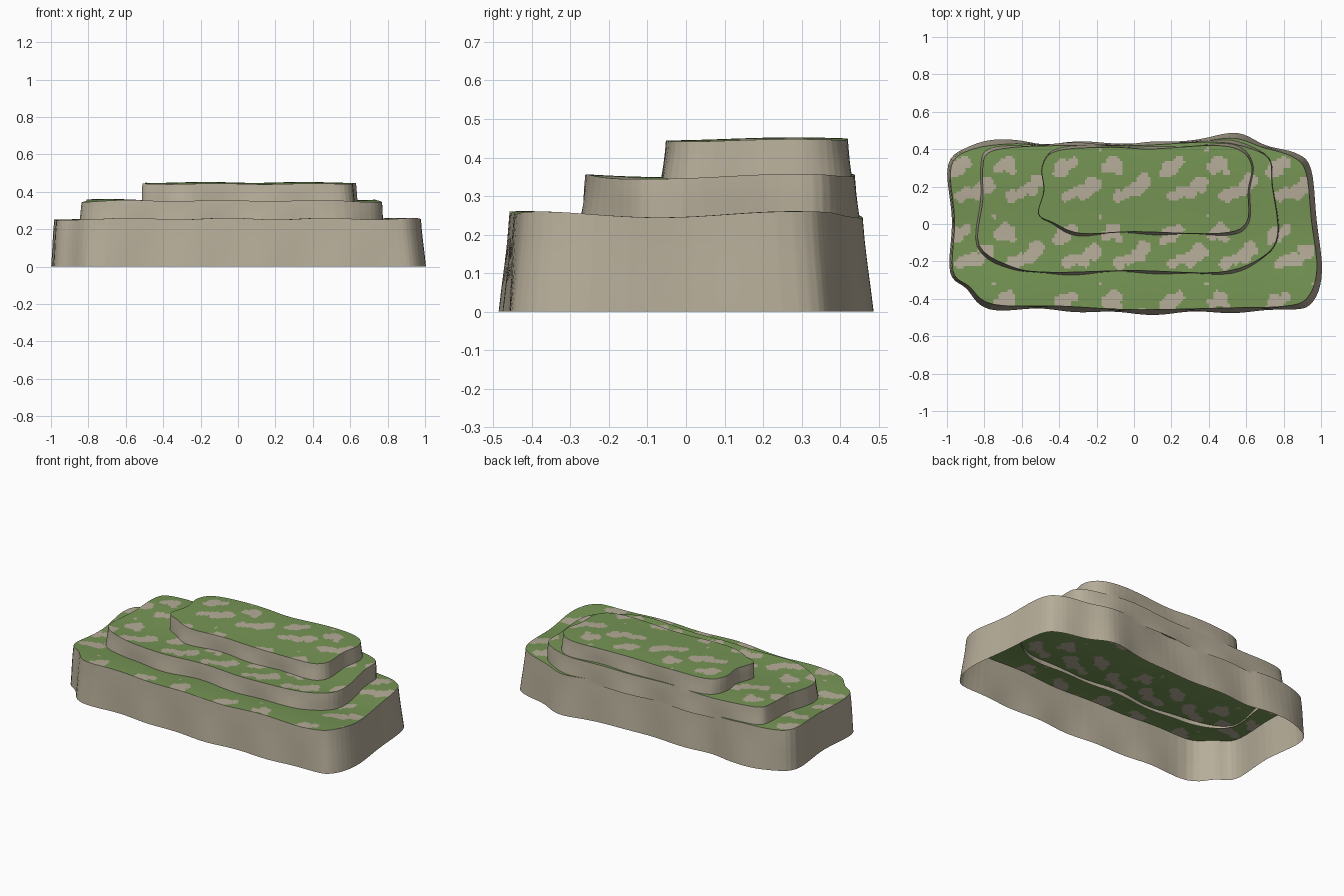
import bpy, bmesh, math
from mathutils import Vector

cube = bpy.data.objects.get("Cube")
if cube:
    bpy.data.objects.remove(cube, do_unlink=True)


def make_material(name, colour):
    mat = bpy.data.materials.new(name)
    mat.use_nodes = True
    mat.diffuse_color = (*colour, 1)
    bsdf = next(n for n in mat.node_tree.nodes if n.type == 'BSDF_PRINCIPLED')
    bsdf.inputs["Base Color"].default_value = (*colour, 1)
    return mat


grass = make_material("grass green", (0.18, 0.30, 0.09))
rock = make_material("pale rock", (0.47, 0.42, 0.32))
GRASS, ROCK = range(2)

# Repeating bare-rock blotches on the grass: centre and radius in hundredths
TILE_X, TILE_Y = 0.57, 0.36
BLOTCHES = [
    (-38, 30, 4.5), (-33, 33, 3), (-41, 27, 2.5),
    (-11, 32, 4.5), (-15, 30, 3), (-8, 28, 2),
    (-27, 17, 4), (-22, 21, 4.5), (-36, 15, 3), (-32, 17, 3),
    (2, 19, 4), (5, 23, 4), (-8, 15, 3.5), (-3, 17, 3),
    (-18, 4, 1),
]


def wrapped(distance, period):
    return (distance + period / 2) % period - period / 2


def is_bare(p):
    wobble = 1 + 0.15 * math.sin(70 * p.x) * math.cos(80 * p.y)
    for x, y, r in BLOTCHES:
        dx = wrapped(p.x - x / 100, TILE_X)
        dy = wrapped(p.y - y / 100, TILE_Y)
        if math.hypot(dx, dy) < r / 100 * wobble:
            return True
    return False


def smooth_loop(points, steps=5):
    """Closed Catmull-Rom curve through the outline points."""
    pts = [Vector(p) / 100 for p in points]
    n = len(pts)
    loop = []
    for i in range(n):
        a, b, c, d = (pts[(i + k) % n] for k in (-1, 0, 1, 2))
        for s in range(steps):
            t = s / steps
            loop.append(b + (c - a) * (t / 2)
                        + (a * 2 - b * 5 + c * 4 - d) * (t * t / 2)
                        + (b * 3 - a - c * 3 + d) * (t ** 3 / 2))
    return loop


def slice_grid(bm, step):
    """Cut the cap into a fine square grid."""
    for axis in (Vector((1, 0, 0)), Vector((0, 1, 0))):
        reach = [v.co.dot(axis) for v in bm.verts]
        first, last = math.ceil(min(reach) / step), math.floor(max(reach) / step)
        for k in range(first, last + 1):
            geom = bm.verts[:] + bm.edges[:] + bm.faces[:]
            bmesh.ops.bisect_plane(bm, geom=geom, dist=1e-5,
                                   plane_co=axis * (k * step), plane_no=axis)


def build_tier(name, outline, top, bottom, flare, roughness):
    loop = smooth_loop(outline)
    xs, ys = [p.x for p in loop], [p.y for p in loop]
    centre = Vector(((max(xs) + min(xs)) / 2, (max(ys) + min(ys)) / 2))
    half = Vector(((max(xs) - min(xs)) / 2, (max(ys) - min(ys)) / 2))

    def outward(p):
        return Vector(((p.x - centre.x) / half.x, (p.y - centre.y) / half.y, 0))

    # Grassy cap with gentle undulation
    bm = bmesh.new()
    rim = [p.to_3d() - outward(p) * flare for p in reversed(loop)]
    bm.faces.new([bm.verts.new(p) for p in rim])
    slice_grid(bm, 0.0125)
    for v in bm.verts:
        x, y = v.co.xy
        v.co.z = top + roughness * (math.cos(9 * (y - 0.28))
                                    + 0.6 * math.cos(12 * (x + 0.65) + 2 * y))
    for f in bm.faces:
        f.material_index = ROCK if is_bare(f.calc_center_median()) else GRASS

    # Rock wall dropped from the rim in rows, open underneath
    edges = [e for e in bm.edges if e.is_boundary]
    rows = 4
    for row in range(rows):
        made = bmesh.ops.extrude_edge_only(bm, edges=edges)["geom"]
        edges = [g for g in made if isinstance(g, bmesh.types.BMEdge)]
        for g in made:
            if isinstance(g, bmesh.types.BMFace):
                g.material_index = ROCK
            elif isinstance(g, bmesh.types.BMVert):
                left = rows - row
                bulge = 0.003 * math.sin(math.pi * row / rows) * math.sin(15 * g.co.x)
                g.co += outward(g.co) * (flare / rows + bulge)
                g.co.z += (bottom - g.co.z) / left
    bmesh.ops.recalc_face_normals(bm, faces=bm.faces[:])

    mesh = bpy.data.meshes.new(name)
    bm.to_mesh(mesh)
    bm.free()
    mesh.materials.append(grass)
    mesh.materials.append(rock)
    obj = bpy.data.objects.new(name, mesh)
    bpy.context.collection.objects.link(obj)
    bpy.ops.object.select_all(action='DESELECT')
    obj.select_set(True)
    bpy.context.view_layer.objects.active = obj
    bpy.ops.object.shade_smooth_by_angle(angle=math.radians(45))


# Outlines run clockwise from the back right-hand corner, in hundredths
lower = [(-100, 32), (-88, 42), (-64, 45), (-45, 43), (-18, 44), (9, 43),
         (35, 46), (55, 48), (70, 43), (86, 38), (94, 29), (97, 2),
         (100, -25), (95, -41), (83, -46), (51, -47), (0, -48), (-40, -46),
         (-77, -45), (-90, -35), (-99, -26), (-98, 2)]
middle = [(-82, 31), (-79, 39), (-66, 42), (-42, 43), (0, 43), (40, 45),
          (58, 43), (73, 36), (75, 21), (78, -6), (69, -19), (46, -27),
          (0, -26), (-45, -27), (-66, -24), (-84, -12), (-82, 13)]
upper = [(-50, 31), (-42, 40), (-13, 42), (9, 41), (43, 43), (58, 40),
         (64, 31), (62, 18), (61, 0), (46, -6), (0, -5), (-29, -6),
         (-44, 0), (-52, 5), (-49, 18)]

build_tier("lower_terrace", lower, 0.248, 0, 0.022, 0.008)
build_tier("middle_terrace", middle, 0.352, 0.228, 0.012, 0.006)
build_tier("upper_terrace", upper, 0.446, 0.335, 0.01, 0.004)
